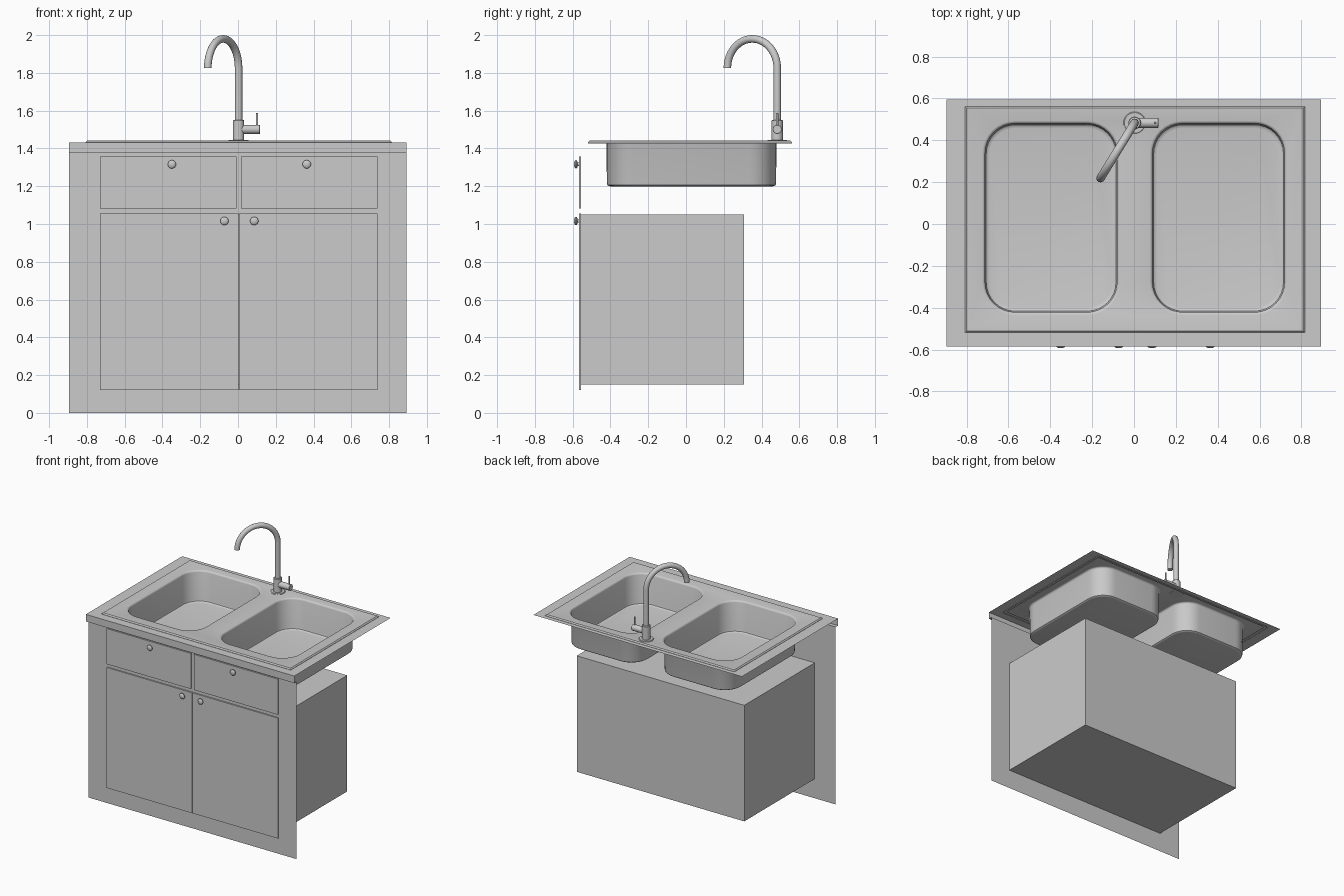
import bpy, bmesh, math
from mathutils import Vector, Matrix

if "Cube" in bpy.data.objects:
    bpy.data.objects.remove(bpy.data.objects["Cube"])

CX = 0.004          # centre line of the fittings
FRONT = -0.556      # plane of the cabinet front


def finish(name, bm, smooth=False, recalc=True):
    if recalc:
        bmesh.ops.recalc_face_normals(bm, faces=bm.faces)
    me = bpy.data.meshes.new(name)
    bm.to_mesh(me)
    bm.free()
    ob = bpy.data.objects.new(name, me)
    bpy.context.collection.objects.link(ob)
    if smooth:
        bpy.ops.object.select_all(action='DESELECT')
        ob.select_set(True)
        bpy.context.view_layer.objects.active = ob
        bpy.ops.object.shade_smooth_by_angle(angle=math.radians(35))
    return ob


def grid_sheet(bm, us, vs, holes, place):
    """Flat sheet split into cells, leaving out the cells listed in holes."""
    rows = [[bm.verts.new(place(u, v)) for u in us] for v in vs]
    for j in range(len(vs) - 1):
        for i in range(len(us) - 1):
            if (i, j) not in holes:
                bm.faces.new((rows[j][i], rows[j][i+1], rows[j+1][i+1], rows[j+1][i]))


def box(name, x0, x1, y0, y1, z0, z1, open_front=False):
    bm = bmesh.new()
    m = Matrix.Translation(((x0+x1)/2, (y0+y1)/2, (z0+z1)/2)) @ Matrix.Diagonal((x1-x0, y1-y0, z1-z0, 1))
    bmesh.ops.create_cube(bm, size=1, matrix=m)
    if open_front:
        bm.normal_update()
        bmesh.ops.delete(bm, geom=[f for f in bm.faces if f.normal.y < -0.9], context='FACES_ONLY')
    return finish(name, bm)


def lathe(name, profile, origin, axis, n=24):
    """Spin (radius, height) pairs about an axis through origin."""
    bm = bmesh.new()
    rot = Vector((0, 0, 1)).rotation_difference(Vector(axis)).to_matrix()
    rings = []
    for r, h in profile:
        rings.append([bm.verts.new(Vector(origin) + rot @ Vector(
            (r*math.cos(2*math.pi*k/n), r*math.sin(2*math.pi*k/n), h))) for k in range(n)])
    loft(bm, rings)
    bm.faces.new(rings[0])
    bm.faces.new(rings[-1])
    return finish(name, bm, True)


def loft(bm, rings):
    for a, b in zip(rings, rings[1:]):
        for k in range(len(a)):
            q = (k + 1) % len(a)
            bm.faces.new((a[k], a[q], b[q], b[k]))


def rounded_ring(bm, cx, cy, hx, hy, r, z, seg=8):
    pts = []
    for c, (sx, sy) in enumerate(((1, 1), (-1, 1), (-1, -1), (1, -1))):
        for k in range(seg + 1):
            a = math.pi/2 * (c + k/seg)
            pts.append(bm.verts.new((cx + sx*(hx-r) + r*math.cos(a), cy + sy*(hy-r) + r*math.sin(a), z)))
    return pts


# Cabinet front frame with openings for cupboard and drawers
bm = bmesh.new()
grid_sheet(bm, [-0.894, -0.715, -0.02, 0.03, 0.722, 0.892], [0, 0.15, 1.05, 1.09, 1.345, 1.376],
           {(1, 1), (2, 1), (3, 1), (1, 3), (3, 3)}, lambda x, z: (x, FRONT, z))
finish("front_frame", bm)

# Cupboard interior
box("cupboard_box", -0.715, 0.722, FRONT, 0.307, 0.15, 1.05, True)

# Doors, drawer fronts and knobs, left and right
KNOB = [(0.009, 0), (0.009, 0.008), (0.017, 0.010), (0.022, 0.014), (0.022, 0.019), (0.017, 0.024), (0.007, 0.027)]
for side, s in (("left", -1), ("right", 1)):
    for part, inner, z0, z1, kx, kz in (("door", 0.0015, 0.122, 1.056, 0.079, 1.016),
                                        ("drawer_front", 0.013, 1.082, 1.358, 0.357, 1.316)):
        xs = sorted((CX + s*inner, CX + s*0.734))
        box(f"{part}_{side}", xs[0], xs[1], FRONT - 0.010, FRONT, z0, z1)
        lathe(f"{part}_knob_{side}", KNOB, (CX + 0.003 + s*kx, FRONT - 0.010, kz), (0, -1, 0))

# Countertop sheet with sink cut-out, front lip and return
bm = bmesh.new()
grid_sheet(bm, [-0.896, -0.785, 0.793, 0.893], [-0.585, -0.495, 0.54, 0.595], {(1, 1)},
           lambda x, y: (x, y, 1.431))
lip = [(-0.585, 1.431), (-0.585, 1.376), (FRONT, 1.376)]
grid_sheet(bm, [-0.896, 0.893], [0, 1, 2], set(), lambda x, i: (x, *lip[i]))
bmesh.ops.remove_doubles(bm, verts=bm.verts, dist=1e-5)
finish("countertop", bm)

# Double sink: deck with turned-down edge and two lofted basins
bm = bmesh.new()
SY = 0.021
edge = []
for grow, z in ((0, 1.427), (0, 1.433), (-0.008, 1.441), (-0.016, 1.440)):
    hx, hy = 0.812 + grow, 0.540 + grow
    edge.append([bm.verts.new((CX + sx*hx, SY + sy*hy, z)) for sx, sy in ((1, 1), (-1, 1), (-1, -1), (1, -1))])
loft(bm, edge)
rims = [edge[-1]]
for s in (-1, 1):
    # (inset, corner radius, height)
    steps = [(0, 0.155, 1.440), (0.006, 0.15, 1.4385), (0.011, 0.146, 1.434), (0.014, 0.143, 1.427),
             (0.016, 0.141, 1.215), (0.019, 0.138, 1.206), (0.026, 0.131, 1.201), (0.036, 0.121, 1.199)]
    rings = [rounded_ring(bm, CX + s*0.400, SY + 0.008, 0.329 - i, 0.464 - i, r, z) for i, r, z in steps]
    loft(bm, rings)
    bm.faces.new(rings[-1])
    rims.append(rings[0])
deck_edges = [bm.edges.get((r[k], r[(k+1) % len(r)])) for r in rims for k in range(len(r))]
bmesh.ops.triangle_fill(bm, edges=deck_edges, use_beauty=True, normal=(0, 0, 1))
bmesh.ops.recalc_face_normals(bm, faces=bm.faces)
# open shell: the deck must face upward
deck = max((f for f in bm.faces if abs(f.normal.z) > 0.99 and f.calc_center_median().z > 1.43),
           key=lambda f: f.calc_area())
if deck.normal.z < 0:
    bmesh.ops.reverse_faces(bm, faces=bm.faces)
finish("double_sink", bm, True, recalc=False)

# Tap: base plate, body and lever
TX, TY = 0.003, 0.483
lathe("tap_base", [(0.053, 0), (0.053, 0.005), (0.049, 0.008)], (TX, TY, 1.438), (0, 0, 1), 32)
lathe("tap_body", [(0.030, 0), (0.030, 0.103), (0.027, 0.106)], (TX, TY, 1.444), (0, 0, 1))
lathe("tap_lever_hub", [(0.024, 0), (0.024, 0.112), (0.022, 0.114)], (TX, TY, 1.501), (1, 0, 0))
lathe("tap_lever", [(0.006, 0), (0.006, 0.072), (0.004, 0.074)], (TX + 0.098, TY, 1.513), (0, 0, 1), 12)

# Swan-neck spout swept along a straight riser and a half circle
bm = bmesh.new()
out = Vector((-0.163, -0.264, 0))
R = out.length / 2
out.normalize()
side = out.cross(Vector((0, 0, 1)))
foot = Vector((TX, TY, 0))
path = [(Vector((TX, TY, 1.545)), out)]
for k in range(25):
    a = math.pi * k / 24
    path.append((foot + out*(R - R*math.cos(a)) + Vector((0, 0, 1.825 + R*math.sin(a))),
                 out*math.cos(a) - Vector((0, 0, 1))*math.sin(a)))
rings = [[bm.verts.new(p + 0.020*(n*math.cos(2*math.pi*k/20) + side*math.sin(2*math.pi*k/20)))
          for k in range(20)] for p, n in path]
loft(bm, rings)
bm.faces.new(rings[0])
bm.faces.new(rings[-1])
finish("tap_spout", bm, True)
